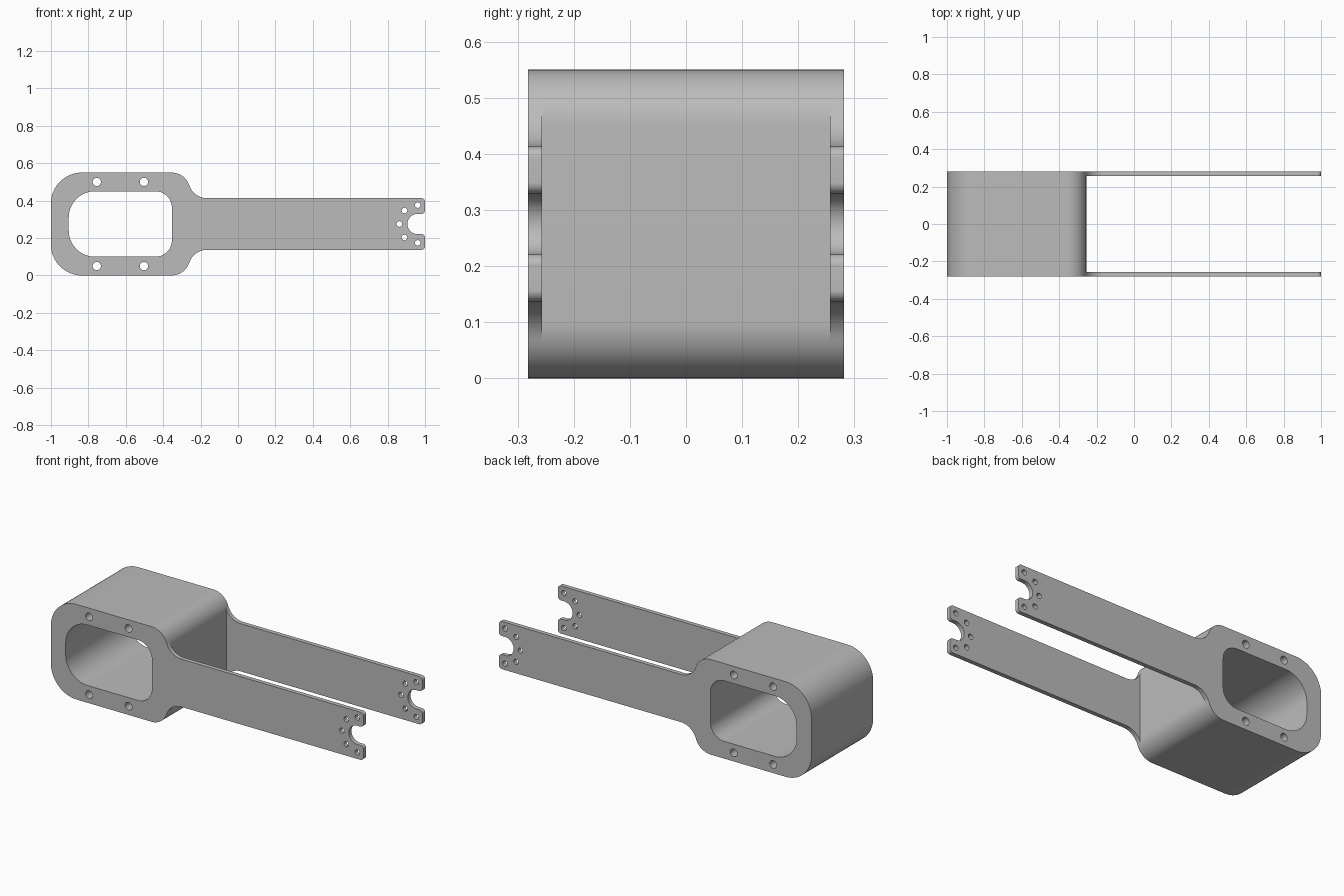
import bpy
import bmesh
import math

MID = 0.275          # height of the horizontal symmetry line
HALF_WIDTH = 0.282   # outer half width across y
PLATE = 0.025        # side plate thickness

if "Cube" in bpy.data.objects:
    bpy.data.objects.remove(bpy.data.objects["Cube"], do_unlink=True)

grey = bpy.data.materials.new("plain grey")
grey.use_nodes = True
colour = (0.5, 0.5, 0.5, 1.0)
grey.diffuse_color = colour
grey.node_tree.nodes["Principled BSDF"].inputs["Base Color"].default_value = colour


def arc(cx, cz, r, start, end):
    """Points along an arc, angles in degrees."""
    steps = max(4, round(abs(end - start) / 6))
    angles = [math.radians(start + (end - start) * i / steps) for i in range(steps + 1)]
    return [(cx + r * math.cos(a), cz + r * math.sin(a)) for a in angles]


def circle(cx, cz, r):
    return arc(cx, cz, r, 0, 360)[:-1]


def mirrored(upper):
    """Close an upper half outline with its reflection below the symmetry line."""
    loop = upper + [(x, 2 * MID - z) for x, z in reversed(upper)]
    return [p for i, p in enumerate(loop) if math.dist(p, loop[i - 1]) > 1e-5]


def extrude_profile(name, loops, y0, y1):
    """Fill an outline with holes and extrude it along y."""
    bm = bmesh.new()
    edges = []
    for loop in loops:
        verts = [bm.verts.new((x, y0, z)) for x, z in loop]
        edges += [bm.edges.new((verts[i - 1], v)) for i, v in enumerate(verts)]
    bmesh.ops.triangle_fill(bm, edges=edges, use_beauty=True, normal=(0, -1, 0))
    result = bmesh.ops.extrude_face_region(bm, geom=bm.faces[:], use_keep_orig=True)
    moved = [g for g in result["geom"] if isinstance(g, bmesh.types.BMVert)]
    bmesh.ops.translate(bm, verts=moved, vec=(0, y1 - y0, 0))
    bmesh.ops.recalc_face_normals(bm, faces=bm.faces[:])
    mesh = bpy.data.meshes.new(name)
    bm.to_mesh(mesh)
    bm.free()
    mesh.materials.append(grey)
    obj = bpy.data.objects.new(name, mesh)
    bpy.context.collection.objects.link(obj)
    bpy.ops.object.select_all(action="DESELECT")
    obj.select_set(True)
    bpy.context.view_layer.objects.active = obj
    bpy.ops.object.shade_smooth_by_angle(angle=math.radians(30))
    return obj


# Shared window and bolt holes of the housing
window = mirrored(arc(-0.765, 0.31, 0.14, 180, 90) + arc(-0.443, 0.36, 0.09, 90, 0))
bolts = [circle(x, MID + s * 0.225, 0.022) for x in (-0.755, -0.503) for s in (-1, 1)]

# Housing outline: large radius at the back, smaller one towards the arms
back_corner = arc(-0.835, 0.385, 0.165, 180, 90)
housing = mirrored(back_corner + arc(-0.355, 0.45, 0.1, 90, 0))

# Side plate outline: housing shape blending into a forked arm
arm_top = 0.413
rise = arm_top + 0.1 - 0.45
tangent = math.degrees(math.asin(rise / 0.2))
blend_x = -0.355 + math.sqrt(0.2 ** 2 - rise ** 2)
plate = mirrored(
    back_corner
    + arc(-0.355, 0.45, 0.1, 90, tangent)
    + arc(blend_x, arm_top + 0.1, 0.1, 180 + tangent, 270)
    + arc(0.98, arm_top - 0.02, 0.02, 90, 0)
    + arc(0.98, MID + 0.074, 0.02, 0, -90)
    + arc(0.96, MID, 0.054, 90, 180)
)

# Ring of small holes around the fork notch
pins = [circle(0.863, MID, 0.015)]
for s in (-1, 1):
    pins += [circle(0.89, MID + s * 0.072, 0.015), circle(0.961, MID + s * 0.101, 0.015)]

inner = HALF_WIDTH - PLATE
extrude_profile("housing", [housing, window] + bolts, -inner, inner)
for name, y0, y1 in (("front_arm_plate", -HALF_WIDTH, -inner),
                     ("back_arm_plate", inner, HALF_WIDTH)):
    extrude_profile(name, [plate, window] + bolts + pins, y0, y1)
